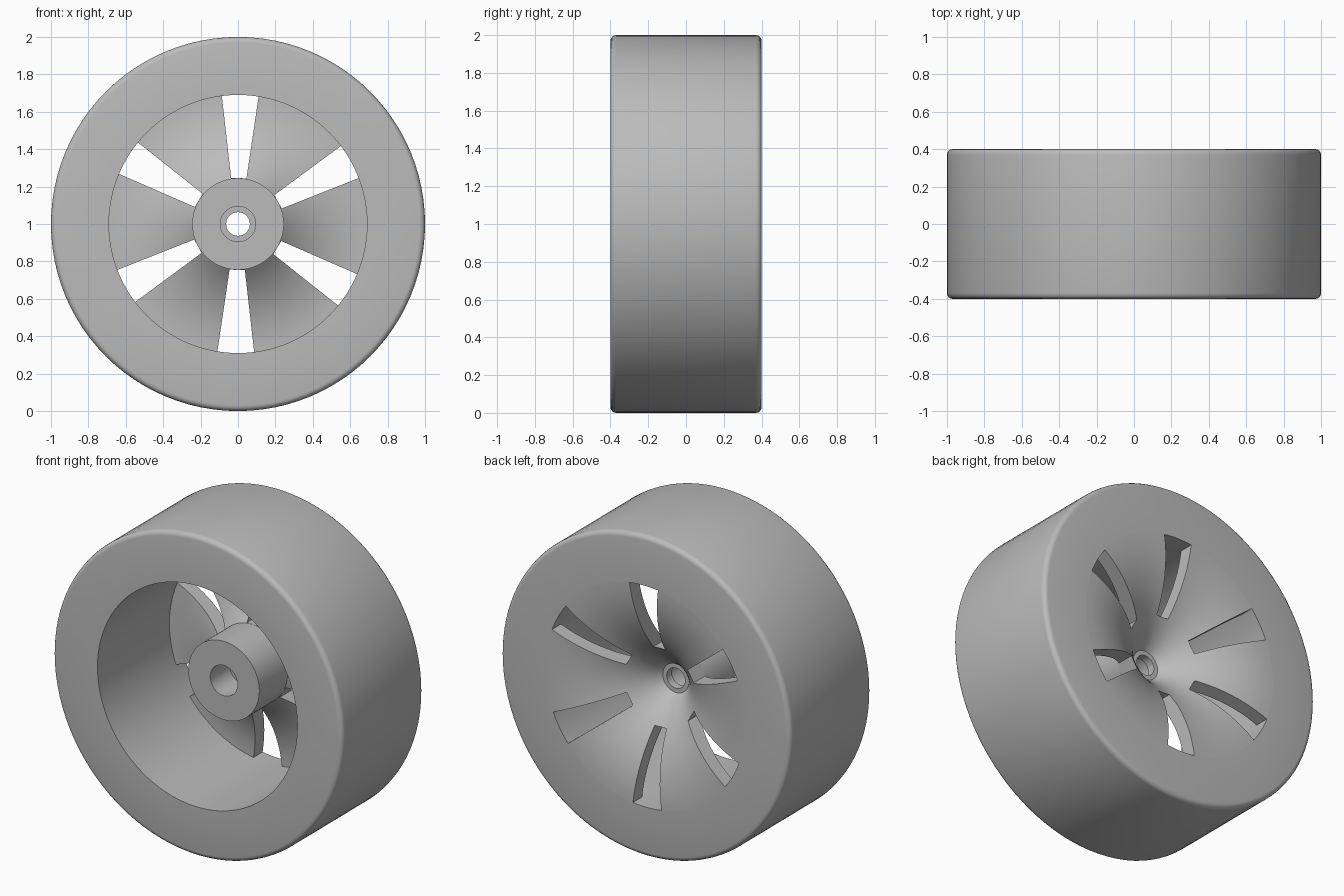
import bpy
import bmesh
from math import sin, cos, pi, radians, sqrt, asin
from mathutils import Matrix, Vector

cube = bpy.data.objects.get("Cube")
if cube:
    bpy.data.objects.remove(cube, do_unlink=True)

AXLE = Vector((0, 0, 1))
HALF_WIDTH = 0.4
INNER = 0.69
SEGMENTS = 96

grey = bpy.data.materials.new("plain grey")
grey.use_nodes = True
grey.diffuse_color = (0.5, 0.5, 0.5, 1)
grey.node_tree.nodes["Principled BSDF"].inputs["Base Color"].default_value = (0.5, 0.5, 0.5, 1)


def make_object(name, bm):
    bmesh.ops.recalc_face_normals(bm, faces=bm.faces)
    mesh = bpy.data.meshes.new(name)
    bm.to_mesh(mesh)
    bm.free()
    mesh.materials.append(grey)
    obj = bpy.data.objects.new(name, mesh)
    bpy.context.collection.objects.link(obj)
    return obj


def revolve(name, profile):
    """Spin a closed (radius, y) outline around the axle."""
    bm = bmesh.new()
    rings = []
    for i in range(SEGMENTS):
        a = 2 * pi * i / SEGMENTS
        rings.append([bm.verts.new(AXLE + Vector((r * cos(a), y, r * sin(a))))
                      for r, y in profile])
    n = len(profile)
    for i in range(SEGMENTS):
        p, q = rings[i], rings[(i + 1) % SEGMENTS]
        for j in range(n):
            k = (j + 1) % n
            bm.faces.new((p[j], p[k], q[k], q[j]))
    return make_object(name, bm)


def smooth(obj):
    bpy.ops.object.select_all(action="DESELECT")
    obj.select_set(True)
    bpy.context.view_layer.objects.active = obj
    bpy.ops.object.shade_smooth_by_angle(angle=radians(30))


# Rim: wide ring with rounded outer edges
R = 0.03
corner = [(1 - R + R * sin(t * pi / 8), -HALF_WIDTH + R - R * cos(t * pi / 8))
          for t in range(5)]
rim_profile = [(INNER, -HALF_WIDTH)] + corner
rim_profile += [(r, -y) for r, y in reversed(rim_profile)]
rim = revolve("rim", rim_profile)

# Spoke dish and hub: trumpet-shaped plate running into a bored cylinder
ARC_Y = -0.35


def arc(radius, r_in, steps=14):
    start = asin((INNER - r_in) / radius)
    return [(INNER - radius * sin(start * (1 - t / steps)),
             ARC_Y + radius * cos(start * (1 - t / steps))) for t in range(steps + 1)]


dish_profile = arc(0.75, 0.09) + arc(0.66, 0.245)[::-1]
dish_profile += [(0.245, -0.14), (0.094, -0.14), (0.094, 0.05), (0.063, 0.05), (0.063, 0.1)]
dish = revolve("spoked_dish_and_hub", dish_profile)

# Slot cutters: six tapered prisms around the axle
bm = bmesh.new()
for i in range(6):
    turn = Matrix.Rotation(radians(1 + 60 * i), 4, "Y")
    outline = [(-0.041, 0.245), (0.041, 0.245), (0.107, 0.75), (-0.107, 0.75)]
    front, back = [[bm.verts.new(AXLE + turn @ Vector((x, y, z))) for x, z in outline]
                   for y in (0.0, 0.6)]
    bm.faces.new(front)
    bm.faces.new(back)
    for j in range(4):
        k = (j + 1) % 4
        bm.faces.new((front[j], front[k], back[k], back[j]))
cutter = make_object("slot_cutter", bm)
cutter.hide_render = True

# Cut the slots and remove the cutter
mod = dish.modifiers.new("slots", "BOOLEAN")
mod.operation = "DIFFERENCE"
mod.solver = "EXACT"
mod.object = cutter
bpy.ops.object.select_all(action="DESELECT")
bpy.context.view_layer.objects.active = dish
dish.select_set(True)
bpy.ops.object.modifier_apply(modifier=mod.name)
bpy.data.objects.remove(cutter, do_unlink=True)

for part in (rim, dish):
    smooth(part)
